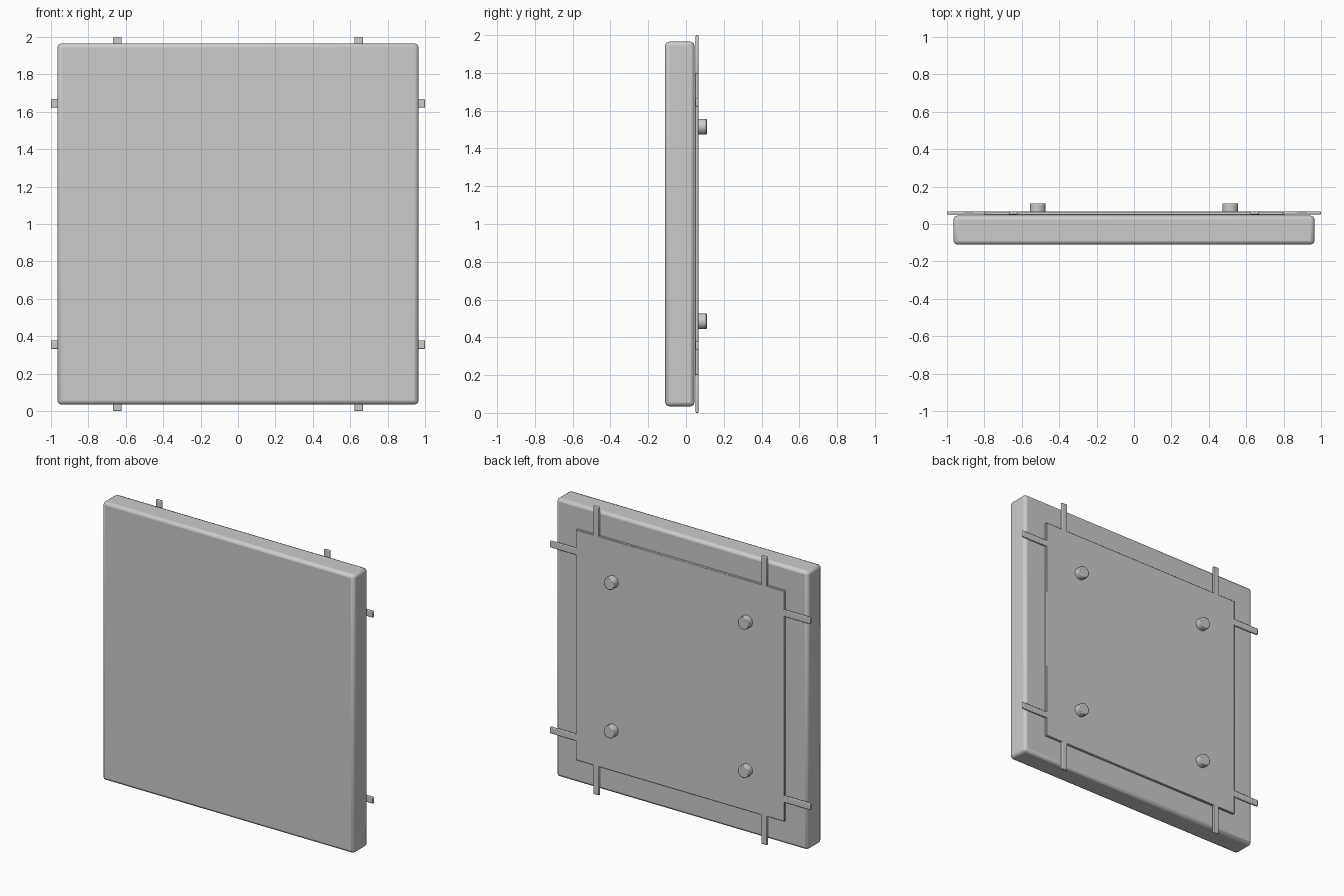
import bpy, math

if "Cube" in bpy.data.objects:
    bpy.data.objects.remove(bpy.data.objects["Cube"])

def finish(ob, name, bevel, segments=2):
    ob.name = name
    b = ob.modifiers.new("bevel", 'BEVEL')
    b.width, b.segments, b.limit_method = bevel, segments, 'ANGLE'
    bpy.ops.object.shade_smooth_by_angle(angle=math.radians(30))
    return ob

def box(name, lo, hi, bevel, segments=2):
    bpy.ops.mesh.primitive_cube_add(size=1, location=[(a + b) / 2 for a, b in zip(lo, hi)])
    ob = bpy.context.object
    ob.scale = [b - a for a, b in zip(lo, hi)]
    bpy.ops.object.transform_apply(location=False, rotation=False, scale=True)
    return finish(ob, name, bevel, segments)

# Main slab and the thin plate behind it
box("front_panel", (-0.965, -0.11, 0.035), (0.965, 0.045, 1.965), 0.02, 2)
box("back_plate", (-0.8, 0.047, 0.2), (0.8, 0.066, 1.8), 0.003, 1)

for s in (-1, 1):
    for t in (-1, 1):
        # Tabs sticking out of the plate edges: above/below, then left/right
        x, z = s * 0.645, sorted((1 + t * 0.78, 1 + t * 1.0))
        box("vertical_tab", (x - 0.023, 0.051, z[0]), (x + 0.023, 0.066, z[1]), 0.005)
        x, z = sorted((s * 0.78, s * 1.0)), 1 + t * 0.645
        box("side_tab", (x[0], 0.051, z - 0.023), (x[1], 0.066, z + 0.023), 0.005)
        # Round mounting studs
        bpy.ops.mesh.primitive_cylinder_add(vertices=16, radius=0.042, depth=0.05,
            location=(s * 0.515, 0.085, 1 + t * 0.515), rotation=(math.pi / 2, 0, 0))
        finish(bpy.context.object, "mounting_stud", 0.005)
